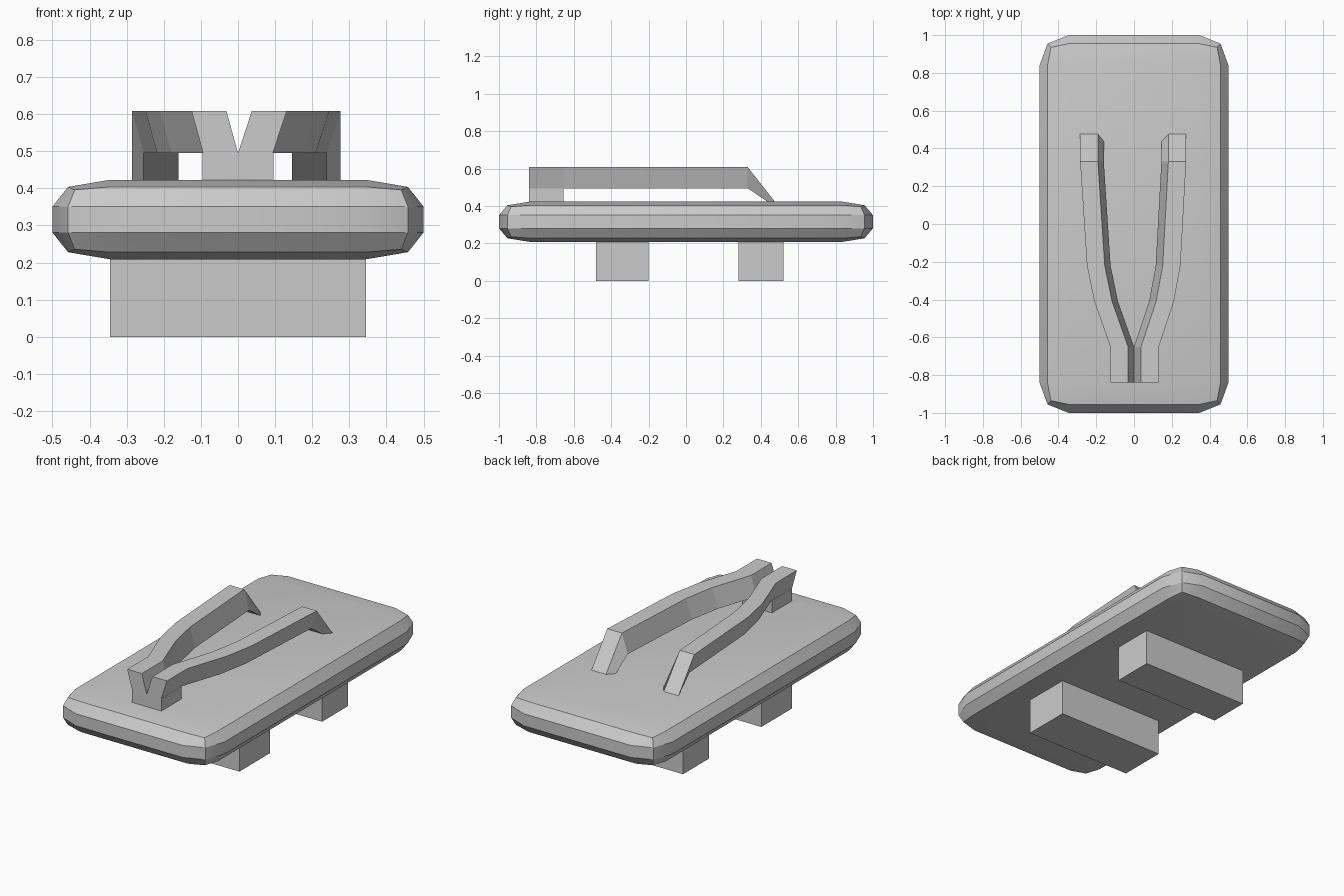
import bpy, bmesh
from itertools import product

if "Cube" in bpy.data.objects:
    bpy.data.objects.remove(bpy.data.objects["Cube"])


def make_object(name, verts, faces, smooth=False):
    mesh = bpy.data.meshes.new(name)
    mesh.from_pydata(verts, [], faces)
    bm = bmesh.new()
    bm.from_mesh(mesh)
    bmesh.ops.recalc_face_normals(bm, faces=bm.faces)
    bm.to_mesh(mesh)
    bm.free()
    ob = bpy.data.objects.new(name, mesh)
    bpy.context.collection.objects.link(ob)
    if smooth:
        bpy.context.view_layer.objects.active = ob
        ob.select_set(True)
        bpy.ops.object.shade_smooth_by_angle()
        ob.select_set(False)
    return ob


def loft(name, sections):
    # Join matching rings of points and cap both ends
    n = len(sections[0])
    verts = [p for s in sections for p in s]
    faces = [tuple(range(n)), tuple(range(len(verts) - n, len(verts)))]
    for k in range(len(sections) - 1):
        for i in range(n):
            j = (i + 1) % n
            faces.append((k * n + i, k * n + j, k * n + n + j, k * n + n + i))
    return make_object(name, verts, faces)


def box(name, x0, x1, y0, y1, z0, z1):
    return loft(name, [[(x0, y, z0), (x1, y, z0), (x1, y, z1), (x0, y, z1)]
                       for y in (y0, y1)])


# Sole: rounded slab, a 3x3x3 cage pulled in along edges and at corners
INNER = (0.345, 0.84, 0.035)
OUTER = {1: (0.5, 1.0, 0.107), 2: (0.458, 0.955, 0.088), 3: (0.44, 0.935, 0.08)}
index, verts = {}, []
for cell in product(range(4), repeat=3):
    extreme = sum(c in (0, 3) for c in cell)
    if extreme:
        index[cell] = len(verts)
        p = [(OUTER[extreme][a] if c in (0, 3) else INNER[a]) * (1 if c > 1 else -1)
             for a, c in enumerate(cell)]
        verts.append((p[0], p[1], p[2] + 0.316))
faces = []
for axis, end, u, v in product(range(3), (0, 3), range(3), range(3)):
    quad = []
    for du, dv in ((0, 0), (1, 0), (1, 1), (0, 1)):
        c = [u + du, v + dv]
        c.insert(axis, end)
        quad.append(index[tuple(c)])
    faces.append(quad)
make_object("sole", verts, faces, smooth=True)

# Teeth under the sole
box("front_tooth", -0.345, 0.345, -0.48, -0.20, 0, 0.215)
box("back_tooth", -0.345, 0.345, 0.28, 0.52, 0, 0.215)

# Toe post under the joined straps
box("toe_post", -0.095, 0.095, -0.84, -0.655, 0.42, 0.495)

# Straps: leaning bands that spread backwards and slope down to the sole
Y = (-0.84, -0.65, -0.41, -0.22, 0.33)
WIDTH = 0.094
for name, side, lean, inner in (("left_strap", -1, 0.031, (0, 0, 0.085, 0.124, 0.16)),
                                ("right_strap", 1, 0.037, (0, 0, 0.08, 0.115, 0.145))):
    def section(x, y_low, z_low, y_high, z_high):
        return [(side * x, y_low, z_low), (side * (x + WIDTH), y_low, z_low),
                (side * (x + WIDTH + lean), y_high, z_high),
                (side * (x + lean), y_high, z_high)]
    rings = [section(x, y, 0.495, y, 0.608) for x, y in zip(inner, Y)]
    rings.append(section(inner[-1], 0.44, 0.42, 0.478, 0.42))
    loft(name, rings)
